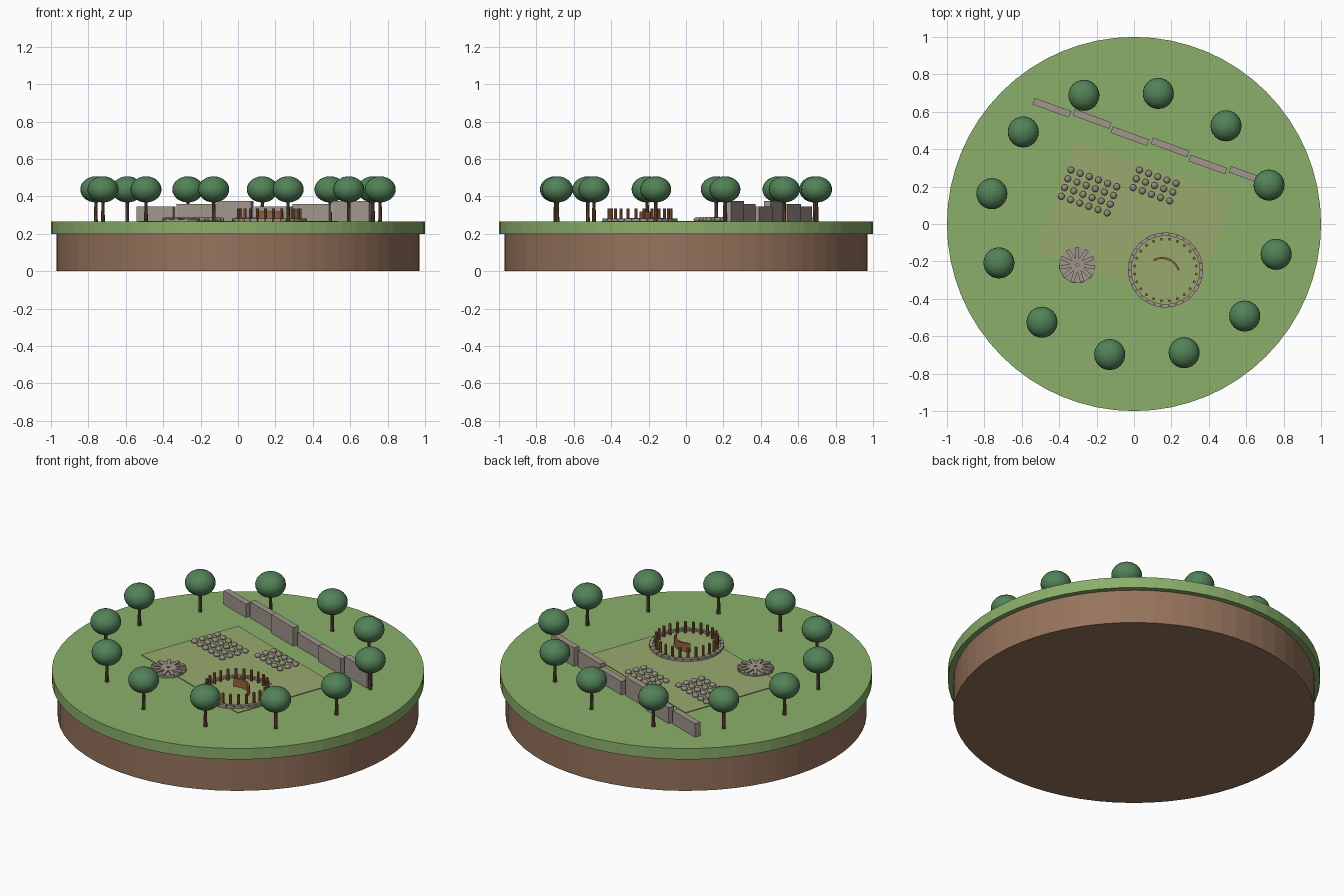
import bpy, bmesh, math
from math import sin, cos, pi, radians
from mathutils import Matrix, Vector

cube = bpy.data.objects.get("Cube")
if cube:
    bpy.data.objects.remove(cube, do_unlink=True)

TOP = 0.265                    # grass level
TURN = Matrix.Rotation(radians(-20), 4, 'Z')   # the site is turned on the disc


def material(name, rgb):
    m = bpy.data.materials.new(name)
    lin = [(c / 255 / 12.92) if c < 11 else ((c / 255 + 0.055) / 1.055) ** 2.4 for c in rgb]
    m.diffuse_color = (*lin, 1)
    m.use_nodes = True
    bsdf = next(n for n in m.node_tree.nodes if n.type == 'BSDF_PRINCIPLED')
    bsdf.inputs["Base Color"].default_value = (*lin, 1)
    bsdf.inputs["Roughness"].default_value = 0.9
    return m


GRASS = material("grass green", (139, 175, 106))
SOIL = material("soil brown", (150, 115, 92))
PATH = material("dry grass", (152, 170, 110))
STONE = material("wall stone", (161, 151, 141))
CAIRN = material("cairn stone", (146, 137, 130))
LEAF = material("leaf green", (82, 130, 88))
BARK = material("bark brown", (112, 82, 60))
TIMBER = material("timber brown", (152, 98, 64))


def finish(name, bm, mat, smooth=False):
    bmesh.ops.recalc_face_normals(bm, faces=bm.faces[:])
    me = bpy.data.meshes.new(name)
    bm.to_mesh(me)
    bm.free()
    me.materials.append(mat)
    if smooth:
        me.polygons.foreach_set("use_smooth", [True] * len(me.polygons))
    ob = bpy.data.objects.new(name, me)
    bpy.context.collection.objects.link(ob)
    return ob


def add_box(bm, centre, size, frame=Matrix()):
    m = frame @ Matrix.Translation(centre) @ Matrix.Diagonal((*size, 1))
    bmesh.ops.create_cube(bm, size=1, matrix=m)


def add_drum(bm, x, y, r, z0, z1, sides, r2=None):
    m = Matrix.Translation((x, y, (z0 + z1) / 2))
    bmesh.ops.create_cone(bm, cap_ends=True, segments=sides, radius1=r,
                          radius2=r if r2 is None else r2, depth=z1 - z0, matrix=m)


def add_ball(bm, centre, r, rz, u, v):
    m = Matrix.Translation(centre) @ Matrix.Diagonal((r, r, rz, 1))
    bmesh.ops.create_uvsphere(bm, u_segments=u, v_segments=v, radius=1, matrix=m)


def add_arc(bm, cx, cy, r0, r1, a0, a1, z0, z1, steps):
    """Curved block between two radii and two angles."""
    rings = []
    for i in range(steps + 1):
        a = a0 + (a1 - a0) * i / steps
        rings.append([bm.verts.new((cx + r * cos(a), cy + r * sin(a), z))
                      for r, z in ((r0, z0), (r1, z0), (r1, z1), (r0, z1))])
    for p, q in zip(rings, rings[1:]):
        for k in range(4):
            bm.faces.new((p[k], p[(k + 1) % 4], q[(k + 1) % 4], q[k]))
    bm.faces.new(rings[0])
    bm.faces.new(rings[-1][::-1])


# Ground: soil drum with an overhanging turf layer
bm = bmesh.new()
add_drum(bm, 0, 0, 0.97, 0, 0.2, 64)
finish("soil_base", bm, SOIL)
bm = bmesh.new()
add_drum(bm, 0, 0, 1, 0.2, TOP, 64)
finish("turf_layer", bm, GRASS)

# Worn site floor
bm = bmesh.new()
add_box(bm, (0, 0, TOP + 0.001), (0.9, 0.635, 0.006), TURN)
finish("site_floor", bm, PATH)

# Ruined wall in staggered blocks of three heights
bm = bmesh.new()
for i in range(6):
    h = (0.08, 0.095, 0.11)[i % 3]
    add_box(bm, (-0.625 + 0.222 * i, 0.434 + 0.017 * (i % 2), TOP + h / 2),
            (0.208, 0.036, h), TURN)
finish("wall_blocks", bm, STONE)

# Two fields of rounded stones in rows
for name, u, v, cols, rows in (("west_stones", -0.285, 0.081, 6, 4),
                               ("east_stones", 0.033, 0.231, 5, 3)):
    bm = bmesh.new()
    for i in range(cols):
        for j in range(rows):
            p = TURN @ Vector((u + (i - (cols - 1) / 2) * 0.052,
                               v + (j - (rows - 1) / 2) * 0.05, TOP + 0.011))
            add_ball(bm, p, 0.018, 0.013, 12, 8)
    finish(name, bm, CAIRN, True)

# Low round platform with radial ribs
px, py = -0.303, -0.219
bm = bmesh.new()
add_drum(bm, px, py, 0.1, TOP, TOP + 0.011, 11)
finish("round_platform", bm, STONE)
bm = bmesh.new()
for i in range(11):
    turn = Matrix.Translation((px, py, 0)) @ Matrix.Rotation(2 * pi * i / 11 + pi / 2, 4, 'Z')
    add_box(bm, (0.052, 0, TOP + 0.01), (0.088, 0.02, 0.02), turn)
finish("platform_ribs", bm, STONE)

# Round enclosure: floor, kerb stones, ring of posts
cx, cy = 0.168, -0.246
bm = bmesh.new()
add_drum(bm, cx, cy, 0.185, TOP, TOP + 0.006, 48)
finish("enclosure_floor", bm, PATH)

bm = bmesh.new()
count = 30
for i in range(count):
    a = 2 * pi * i / count
    add_arc(bm, cx, cy, 0.182, 0.201, a, a + 2 * pi / count * 0.92, TOP, TOP + 0.018, 1)
finish("kerb_stones", bm, STONE)

bm = bmesh.new()
for i in range(24):
    a = 2 * pi * (i + 0.5) / 24
    add_drum(bm, cx + 0.166 * cos(a), cy + 0.166 * sin(a), 0.008, TOP, TOP + 0.07, 8)
finish("enclosure_posts", bm, TIMBER)

# Curved timber screen inside the enclosure
bm = bmesh.new()
add_arc(bm, 0.15, -0.275, 0.088, 0.098, radians(18), radians(118), TOP, TOP + 0.055, 12)
finish("curved_screen", bm, TIMBER)

# Trees in an oval, each paired with one straight across the disc
half = ((-0.268, 0.688), (0.13, 0.698), (0.492, 0.525),
        (0.722, 0.208), (0.76, -0.162), (0.592, -0.492))
trunks, crowns = bmesh.new(), bmesh.new()
for x, y in half:
    for s in (1, -1):
        add_drum(trunks, s * x, s * y, 0.011, TOP - 0.003, 0.39, 10, 0.008)
        add_ball(crowns, (s * x, s * y, 0.4375), 0.083, 0.07, 24, 14)
finish("tree_trunks", trunks, BARK)
finish("tree_crowns", crowns, LEAF, True)
